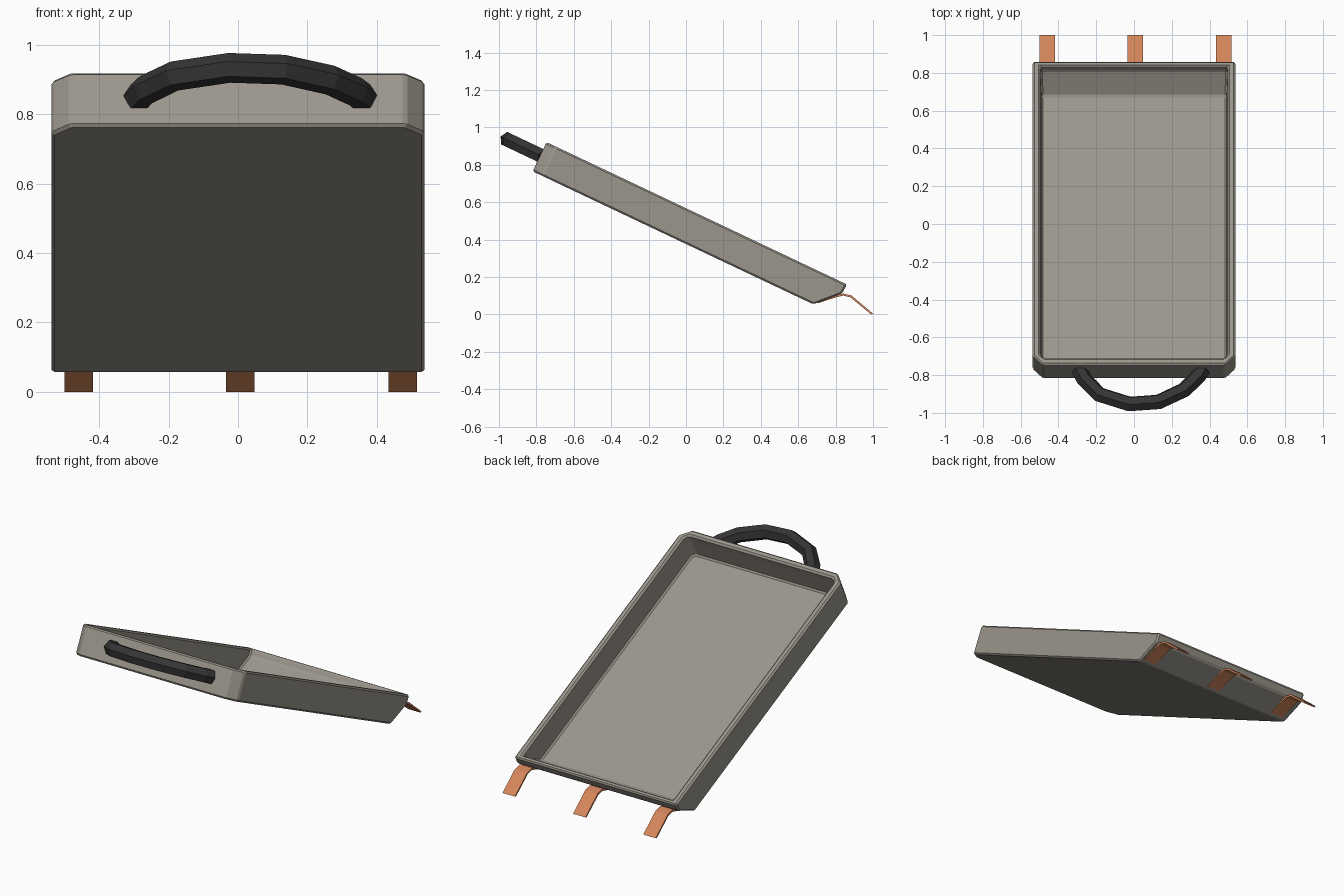
import bpy, bmesh, math
from mathutils import Vector

if "Cube" in bpy.data.objects:
    bpy.data.objects.remove(bpy.data.objects["Cube"])

TILT = math.radians(25.35)
CA, SA = math.cos(TILT), math.sin(TILT)


def place(x, u, n):
    """Tray space (across, down the slope, out of the slope) to world."""
    return Vector((x, -0.82 + u * CA + n * SA, 0.765 - u * SA + n * CA))


def material(name, rgb):
    m = bpy.data.materials.new(name)
    m.diffuse_color = (*rgb, 1)
    m.use_nodes = True
    m.node_tree.nodes["Principled BSDF"].inputs["Base Color"].default_value = m.diffuse_color
    return m


def loft(name, rings, mat, bevel=0.0):
    """Skin a list of equal rings of points and cap both ends."""
    bm = bmesh.new()
    loops = [[bm.verts.new(p) for p in ring] for ring in rings]
    for a, b in zip(loops, loops[1:]):
        for i in range(len(a)):
            j = (i + 1) % len(a)
            bm.faces.new((a[i], a[j], b[j], b[i]))
    bm.faces.new(loops[0][::-1])
    bm.faces.new(loops[-1])
    bmesh.ops.recalc_face_normals(bm, faces=bm.faces)
    me = bpy.data.meshes.new(name)
    bm.to_mesh(me)
    bm.free()
    me.materials.append(mat)
    ob = bpy.data.objects.new(name, me)
    bpy.context.collection.objects.link(ob)
    if bevel:
        mod = ob.modifiers.new("edge_bevel", 'BEVEL')
        mod.width, mod.segments = bevel, 1
        mod.limit_method, mod.angle_limit = 'ANGLE', math.radians(30)
    return ob


taupe = material("taupe_metal", (0.33, 0.305, 0.265))
black = material("black_grip", (0.035, 0.035, 0.035))
copper = material("copper_strap", (0.66, 0.24, 0.105))

# Tray: outside from bottom to rim, then inside down to the floor
# each row: height, front, back, half width, front corner cut
shell = [(0.0, 0.0, 1.66, 0.537, 0.055),
         (0.12, 0.0, 1.775, 0.537, 0.055),
         (0.173, 0.0, 1.778, 0.537, 0.055),
         (0.173, 0.042, 1.75, 0.497, 0.02),
         (0.13, 0.042, 1.745, 0.495, 0.02),
         (0.022, 0.046, 1.645, 0.49, 0.02)]
rings = []
for n, f, b, w, c in shell:
    plan = [(-w + c, f), (w - c, f), (w, f + c), (w, b), (-w, b), (-w, f + c)]
    rings.append([place(x, u, n) for x, u in plan])
loft("tray", rings, taupe, 0.009)

# Handle: six-sided bar swept along an arc in the tray plane
path = [Vector(p) for p in ((-0.29, 0.012), (-0.265, -0.045), (-0.183, -0.137),
                            (-0.025, -0.192), (0.13, -0.18), (0.265, -0.11),
                            (0.34, -0.03), (0.362, 0.012))]
rings = []
for i, p in enumerate(path):
    t = (path[min(i + 1, len(path) - 1)] - path[max(i - 1, 0)]).normalized()
    side = Vector((-t.y, t.x))
    ring = []
    for k in range(6):
        a = k * math.pi / 3
        q = p + side * 0.043 * math.cos(a)
        ring.append(place(q.x, q.y, 0.095 + 0.043 * math.sin(a)))
    rings.append(ring)
loft("handle", rings, black)

# Straps: thin bent strips hanging from the sloped back face
top = [(0.70, 0.071), (0.80, 0.102), (0.84, 0.112), (0.885, 0.101), (1.0, 0.004)]
low = [(0.99, 0.0), (0.878, 0.092), (0.84, 0.101), (0.805, 0.092), (0.705, 0.060)]
for name, x in (("left_strap", -0.458), ("middle_strap", 0.007), ("right_strap", 0.474)):
    loft(name, [[Vector((x + s * 0.041, y, z)) for y, z in top + low]
                for s in (-1, 1)], copper)
